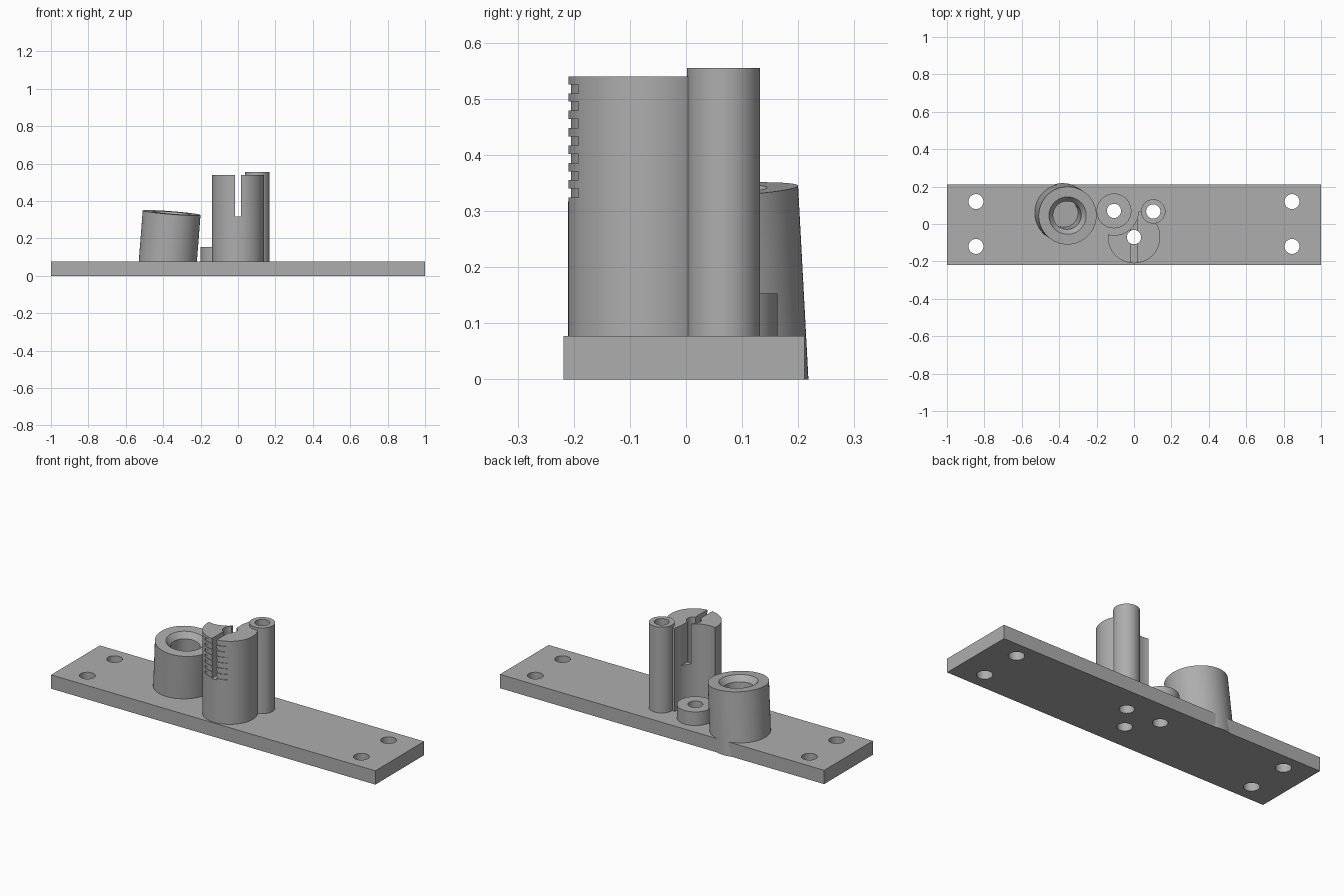
import bpy, math
from mathutils import Vector

if "Cube" in bpy.data.objects:
    bpy.data.objects.remove(bpy.data.objects["Cube"])

grey = bpy.data.materials.new("grey")
grey.diffuse_color = (0.42, 0.42, 0.42, 1)
grey.use_nodes = True
grey.node_tree.nodes["Principled BSDF"].inputs["Base Color"].default_value = grey.diffuse_color

PLATE_TOP = 0.077


def finish(name):
    ob = bpy.context.object
    ob.name = name
    ob.data.materials.append(grey)
    return ob


def box(name, x0, x1, y0, y1, z0, z1):
    bpy.ops.mesh.primitive_cube_add(size=1, location=((x0 + x1) / 2, (y0 + y1) / 2, (z0 + z1) / 2))
    ob = finish(name)
    ob.scale = (x1 - x0, y1 - y0, z1 - z0)
    bpy.ops.object.transform_apply(location=False, rotation=False, scale=True)
    return ob


def rod(name, a, b, r, r2=None, sides=72):
    """Cylinder or cone between two points."""
    a, b = Vector(a), Vector(b)
    bpy.ops.mesh.primitive_cone_add(vertices=sides, radius1=r, radius2=r if r2 is None else r2,
                                    depth=(b - a).length, location=(a + b) / 2)
    ob = finish(name)
    ob.rotation_euler = Vector((0, 0, 1)).rotation_difference(b - a).to_euler()
    return ob


def pillar(name, x, y, r, z0, z1, sides=72):
    return rod(name, (x, y, z0), (x, y, z1), r, sides=sides)


def cut(ob, *cutters):
    for c in cutters:
        mod = ob.modifiers.new("cut", 'BOOLEAN')
        mod.operation = 'DIFFERENCE'
        mod.solver = 'EXACT'
        mod.object = c
        bpy.context.view_layer.objects.active = ob
        bpy.ops.object.modifier_apply(modifier=mod.name)
        bpy.data.objects.remove(c)


def hole(x, y, r=0.038):
    return pillar("hole", x, y, r, -0.1, 0.8, 48)


MAIN, BOSS, SIDE = (0, -0.07), (-0.107, 0.07), (0.103, 0.067)

# Base plate with corner screw holes and the three through bores
plate = box("base_plate", -1, 1, -0.218, 0.211, 0, PLATE_TOP)
cut(plate, *[hole(sx * 0.845, sy * 0.12, 0.04) for sx in (-1, 1) for sy in (-1, 1)])
cut(plate, *[hole(*p) for p in (MAIN, BOSS, SIDE)])

# Short round boss
boss = pillar("short_boss", *BOSS, 0.093, PLATE_TOP, 0.153)
cut(boss, hole(*BOSS))

# Tall thin side post
side = pillar("side_post", *SIDE, 0.065, PLATE_TOP, 0.555)
cut(side, hole(*SIDE))

# Main post: scooped around the boss, bored, slotted
main = pillar("main_post", *MAIN, 0.14, PLATE_TOP, 0.54, 96)
cut(main, pillar("scoop", *BOSS, 0.13, 0, 0.8), hole(*MAIN), hole(*SIDE),
    box("slot", -0.015, 0.015, -0.3, 0.1, 0.317, 0.8))

# Shallow graduation grooves beside the slot
for i in range(7):
    z = 0.332 + 0.031 * i
    groove = box("groove", -0.07, 0.07, -0.25, -0.17, z - 0.008, z + 0.008)
    cut(groove, pillar("core", *MAIN, 0.136, 0.2, 0.7, 96))
    cut(main, groove)

# Tilted sleeve, cut flat at the ground
foot, top = Vector((-0.381, 0.063, 0)), Vector((-0.355, 0.045, 0.337))
axis = (top - foot).normalized()
sleeve = rod("tilted_sleeve", foot - axis * 0.05, top, 0.155, sides=96)
cut(sleeve, box("ground_cut", -1, 1, -1, 1, -0.5, 0),
    rod("bore", top - axis * 0.25, top + axis * 0.05, 0.075),
    rod("flare", top - axis * 0.03, top + axis * 0.006, 0.075, 0.105))

# Smooth round walls, sharp edges kept
for ob in (plate, boss, side, main, sleeve):
    bpy.ops.object.select_all(action='DESELECT')
    ob.select_set(True)
    bpy.context.view_layer.objects.active = ob
    bpy.ops.object.shade_smooth_by_angle(angle=math.radians(30))
